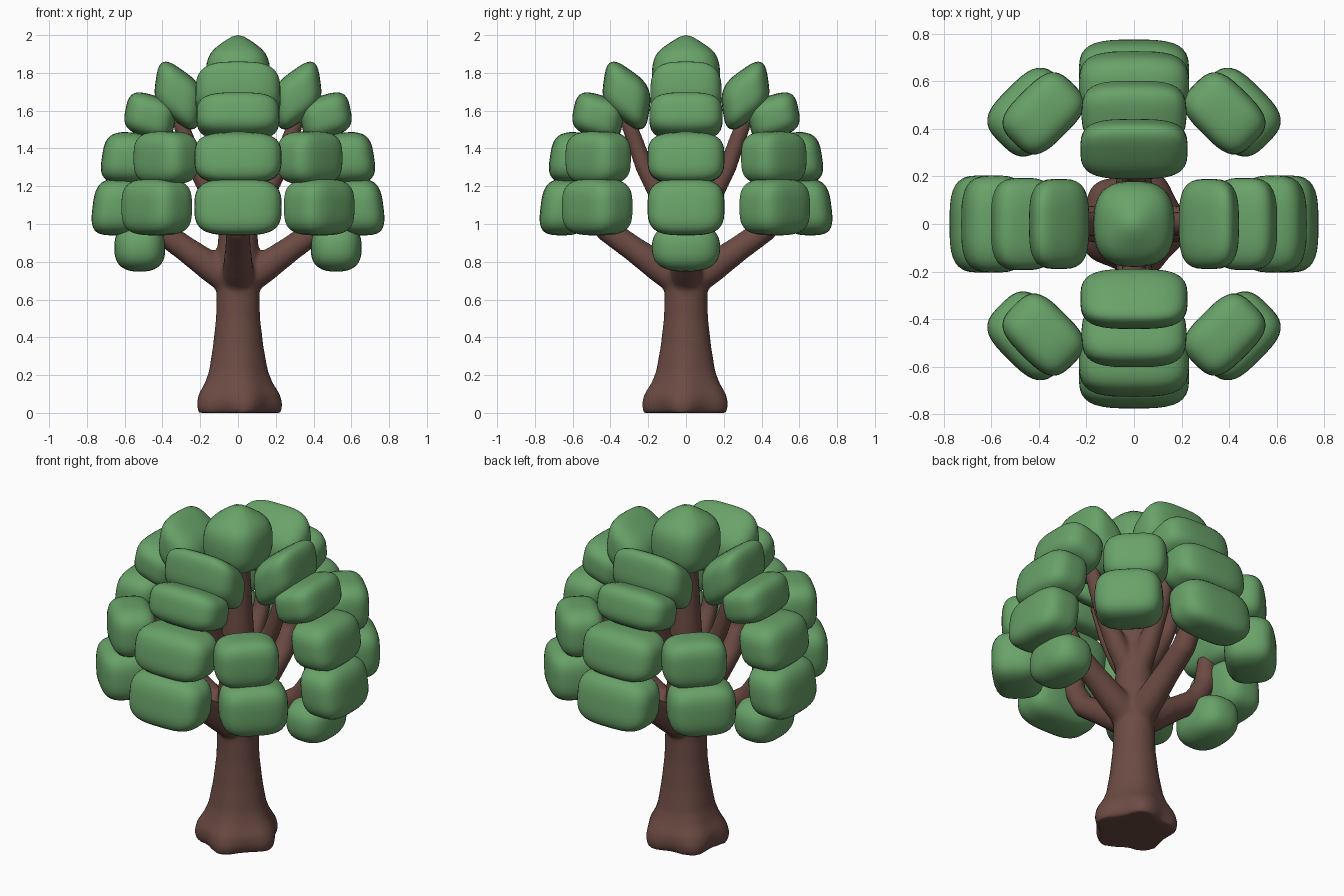
import bpy, bmesh
from math import cos, sin, pi, radians, exp
from mathutils import Vector, Matrix

old = bpy.data.objects.get("Cube")
if old:
    bpy.data.objects.remove(old, do_unlink=True)


def material(name, rgb):
    m = bpy.data.materials.new(name)
    m.use_nodes = True
    m.diffuse_color = (*rgb, 1)
    m.node_tree.nodes["Principled BSDF"].inputs["Base Color"].default_value = (*rgb, 1)
    return m


LEAF = material("leaf_green", (0.14, 0.36, 0.14))
BARK = material("bark_brown", (0.15, 0.07, 0.057))


def add_object(name, bm, mat):
    bmesh.ops.recalc_face_normals(bm, faces=bm.faces)
    for f in bm.faces:
        f.smooth = True
    mesh = bpy.data.meshes.new(name)
    bm.to_mesh(mesh)
    bm.free()
    mesh.materials.append(mat)
    ob = bpy.data.objects.new(name, mesh)
    bpy.context.collection.objects.link(ob)
    return ob


def clump(name, angle, centre, size, shear=0, lean=0, power=3.3, peak=0):
    """Soft rounded box; local x points away from the trunk."""
    bm = bmesh.new()
    bmesh.ops.create_cube(bm, size=2)
    bmesh.ops.subdivide_edges(bm, edges=bm.edges, cuts=9, use_grid_fill=True)
    turn = Matrix.Rotation(radians(angle), 3, "Z")
    for v in bm.verts:
        p = v.co / sum(abs(c) ** power for c in v.co) ** (1 / power)
        x, y, z = (c * s for c, s in zip(p, size))
        if peak and z > 0:
            z += peak * exp(-(x * x + y * y) / 0.006)
        v.co = turn @ (Vector(centre) + Vector((x - lean * z, y, z + shear * x)))
    return add_object(name, bm, LEAF)


# Columns of leaf clumps on the four sides:
# distance, height, (depth, width, height halves), shear, lean
column = [
    (0.64, 1.09, (0.13, 0.21, 0.15), 0.0, 0.12),
    (0.585, 1.35, (0.135, 0.21, 0.135), 0.05, 0.15),
    (0.465, 1.57, (0.13, 0.2, 0.11), 0.3, 0.2),
    (0.315, 1.68, (0.12, 0.195, 0.135), 0.7, 0.15),
]
sides = {"left": 0, "back": 90, "right": 180, "front": 270}
for side, angle in sides.items():
    wide = 1.1 if side in ("front", "back") else 0.97
    for i, (dist, z, (d, w, h), shear, lean) in enumerate(column):
        grow = 1.05 if i == 3 and wide > 1 else 1
        clump(f"{side}_leaf_clump_{i + 1}", angle, (dist, 0, z),
              (d, w * wide * grow, h), shear, lean)

# Hanging clumps below the left and right columns
for side in ("left", "right"):
    clump(f"{side}_low_leaf_clump", sides[side], (0.52, 0, 0.875),
          (0.135, 0.18, 0.127), power=2.6)

# Pairs of clumps on the four diagonals
for sx, xs in ((1, "left"), (-1, "right")):
    for sy, ys in ((1, "back"), (-1, "front")):
        for part, x, y, z, size in (
                ("lower", 0.43, 0.47, 1.09, (0.14, 0.185, 0.15)),
                ("upper", 0.38, 0.465, 1.35, (0.125, 0.175, 0.14))):
            ob = clump(f"{ys}_{xs}_{part}_leaf_clump", 45 * sx * sy, (0, 0, 0), size)
            ob.data.transform(Matrix.Translation((x * sx, y * sy, z)))

# Crown clump with a soft peak
clump("crown_leaf_clump", 0, (0, 0, 1.79), (0.17, 0.18, 0.165), power=2.7, peak=0.045)


# Trunk and limbs, blended into one skin
def tube(bm, path, lobes=0, turn=0, sides=24):
    """Closed tapering tube through (x, z, radius) points, turned about z."""
    rot = Matrix.Rotation(radians(turn), 3, "Z")
    pts = [Vector((x, 0, z)) for x, z, r in path]
    rings = []
    for i, (p, (_, z, r)) in enumerate(zip(pts, path)):
        t = (pts[min(i + 1, len(pts) - 1)] - pts[max(i - 1, 0)]).normalized()
        side = Vector((0, 1, 0))
        other = side.cross(t)
        ring = []
        for k in range(sides):
            a = 2 * pi * k / sides
            q = r * (1 + lobes * exp(-z / 0.15) * cos(5 * a + 0.6))
            ring.append(bm.verts.new(rot @ (p + (other * cos(a) + side * sin(a)) * q)))
        rings.append(ring)
    for a, b in zip(rings, rings[1:]):
        for k in range(sides):
            n = (k + 1) % sides
            bm.faces.new((a[k], a[n], b[n], b[k]))
    bm.faces.new(rings[0])
    bm.faces.new(rings[-1])


bm = bmesh.new()
tube(bm, [(0, 0, 0.21), (0, 0.05, 0.222), (0, 0.1, 0.212), (0, 0.16, 0.178),
          (0, 0.22, 0.156), (0, 0.35, 0.134), (0, 0.5, 0.117), (0, 0.65, 0.113),
          (0, 0.8, 0.115), (0, 1.0, 0.1), (0, 1.2, 0.09), (0, 1.75, 0.06)],
     lobes=0.1, sides=60)
for angle in sides.values():
    # Main limb
    tube(bm, [(0, 0.68, 0.09), (0.14, 0.77, 0.08), (0.28, 0.87, 0.068),
              (0.42, 0.97, 0.065), (0.5, 1.1, 0.06), (0.53, 1.35, 0.05)], turn=angle)
    # Upper branch
    tube(bm, [(0, 0.95, 0.07), (0.12, 1.12, 0.06), (0.22, 1.3, 0.048),
              (0.31, 1.55, 0.042)], turn=angle)
trunk = add_object("trunk_and_branches", bm, BARK)
blend = trunk.modifiers.new("blend", "REMESH")
blend.mode = "VOXEL"
blend.voxel_size = 0.014
blend.use_smooth_shade = True
soften = trunk.modifiers.new("soften", "SMOOTH")
soften.factor = 0.5
soften.iterations = 8
